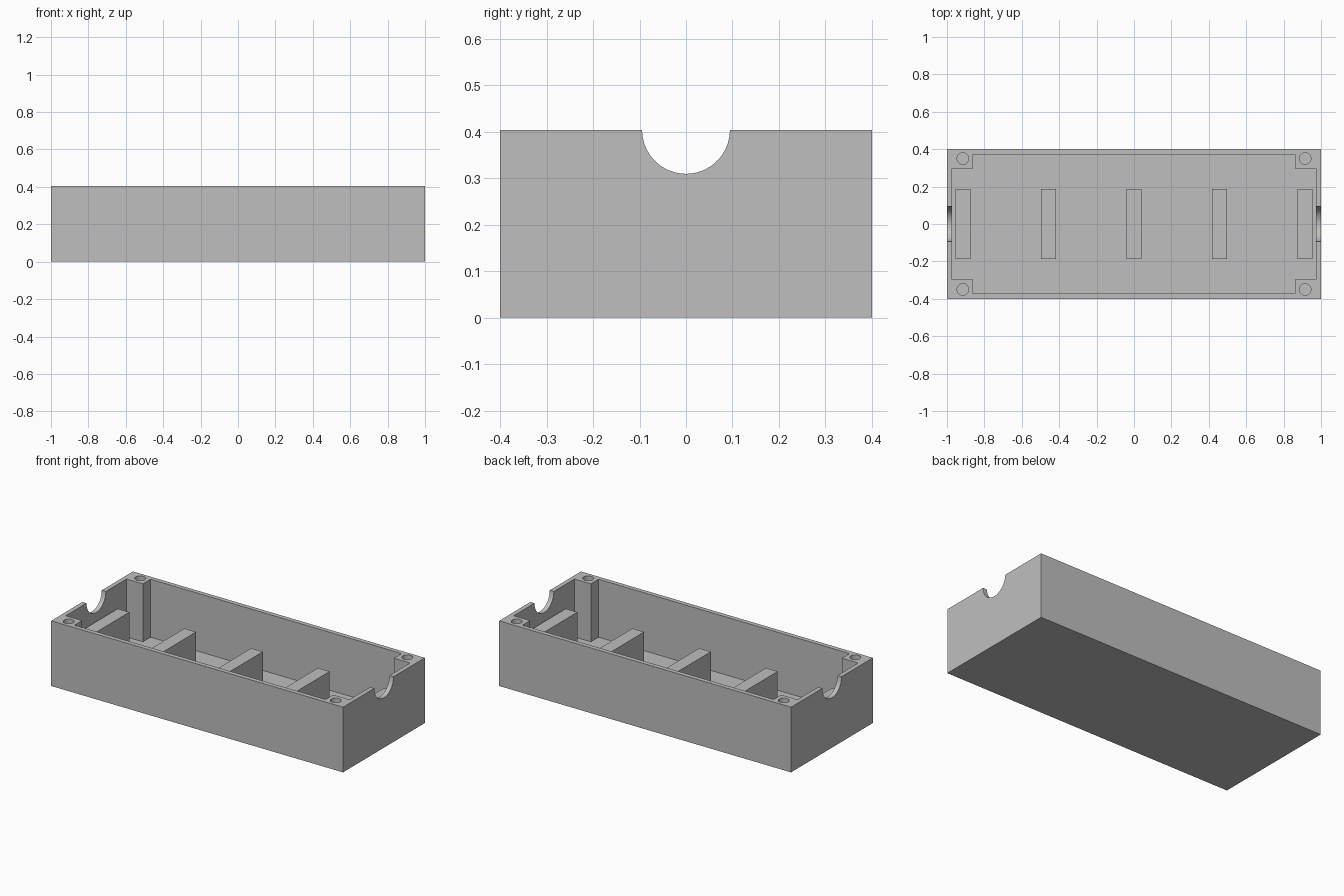
import bpy, bmesh
from math import pi
from mathutils import Matrix

cube = bpy.data.objects.get("Cube")
if cube:
    bpy.data.objects.remove(cube, do_unlink=True)

# Overall sizes
HX, HY, H = 1.0, 0.4, 0.404
WALL, FLOOR = 0.028, 0.045
POST_X, POST_Y = 0.86, 0.297      # inner edges of the corner posts
HOLE_R, HOLE_DEPTH = 0.031, 0.2
NOTCH_R = 0.0945
RIB_TOP = 0.267

grey = bpy.data.materials.new("light grey")
grey.use_nodes = True
colour = (0.52, 0.52, 0.52, 1)
grey.diffuse_color = colour
grey.node_tree.nodes["Principled BSDF"].inputs["Base Color"].default_value = colour


def add_object(name, bm):
    bmesh.ops.recalc_face_normals(bm, faces=bm.faces)
    mesh = bpy.data.meshes.new(name)
    bm.to_mesh(mesh)
    bm.free()
    mesh.materials.append(grey)
    obj = bpy.data.objects.new(name, mesh)
    bpy.context.collection.objects.link(obj)
    return obj


def prism(name, outline, z0, z1):
    bm = bmesh.new()
    face = bm.faces.new([bm.verts.new((x, y, z0)) for x, y in outline])
    up = bmesh.ops.extrude_face_region(bm, geom=[face])["geom"]
    bmesh.ops.translate(bm, vec=(0, 0, z1 - z0),
                        verts=[v for v in up if isinstance(v, bmesh.types.BMVert)])
    return add_object(name, bm)


def box(name, x, hx, hy, z0, z1):
    return prism(name, [(x - hx, -hy), (x + hx, -hy), (x + hx, hy), (x - hx, hy)], z0, z1)


def cylinder(name, radius, depth, sides, matrix):
    bm = bmesh.new()
    bmesh.ops.create_cone(bm, cap_ends=True, segments=sides, radius1=radius,
                          radius2=radius, depth=depth, matrix=matrix)
    return add_object(name, bm)


# Outer block and the cavity, which leaves four corner posts standing
case = box("case", 0, HX, HY, 0, H)
ix, iy = HX - WALL, HY - WALL
quarter = [(ix, POST_Y), (POST_X, POST_Y), (POST_X, iy)]
outline = (quarter + [(-x, y) for x, y in reversed(quarter)]
           + [(-x, -y) for x, y in quarter] + [(x, -y) for x, y in reversed(quarter)])
cutters = [prism("cavity_cutter", outline, FLOOR, H + 0.1)]

# Half-round cable notches in both ends, and screw holes in the posts
for sx in (-1, 1):
    cutters.append(cylinder("notch_cutter", NOTCH_R, 0.1, 64,
                            Matrix.Translation((sx * HX, 0, H)) @ Matrix.Rotation(pi / 2, 4, "Y")))
    for sy in (-1, 1):
        cutters.append(cylinder("hole_cutter", HOLE_R, HOLE_DEPTH * 2, 32,
                                Matrix.Translation((sx * 0.915, sy * 0.35, H))))

for cutter in cutters:
    cutter.hide_render = True
    mod = case.modifiers.new(cutter.name, "BOOLEAN")
    mod.operation, mod.solver, mod.object = "DIFFERENCE", "EXACT", cutter

# Bake the cuts, then drop the cutters
graph = bpy.context.evaluated_depsgraph_get()
cut_mesh = bpy.data.meshes.new_from_object(case.evaluated_get(graph))
case.modifiers.clear()
case.data = cut_mesh
cut_mesh.materials.clear()
cut_mesh.materials.append(grey)
for poly in cut_mesh.polygons:
    poly.material_index = 0
for cutter in cutters:
    bpy.data.objects.remove(cutter, do_unlink=True)

# Round cuts smooth, corners sharp
bpy.ops.object.select_all(action="DESELECT")
case.select_set(True)
bpy.context.view_layer.objects.active = case
bpy.ops.object.shade_smooth_by_angle(angle=pi / 6)

# Five support ribs across the floor
for i in range(5):
    box(f"support_rib_{i + 1}", (i - 2) * 0.4575, 0.04, 0.186, FLOOR - 0.01, RIB_TOP)
